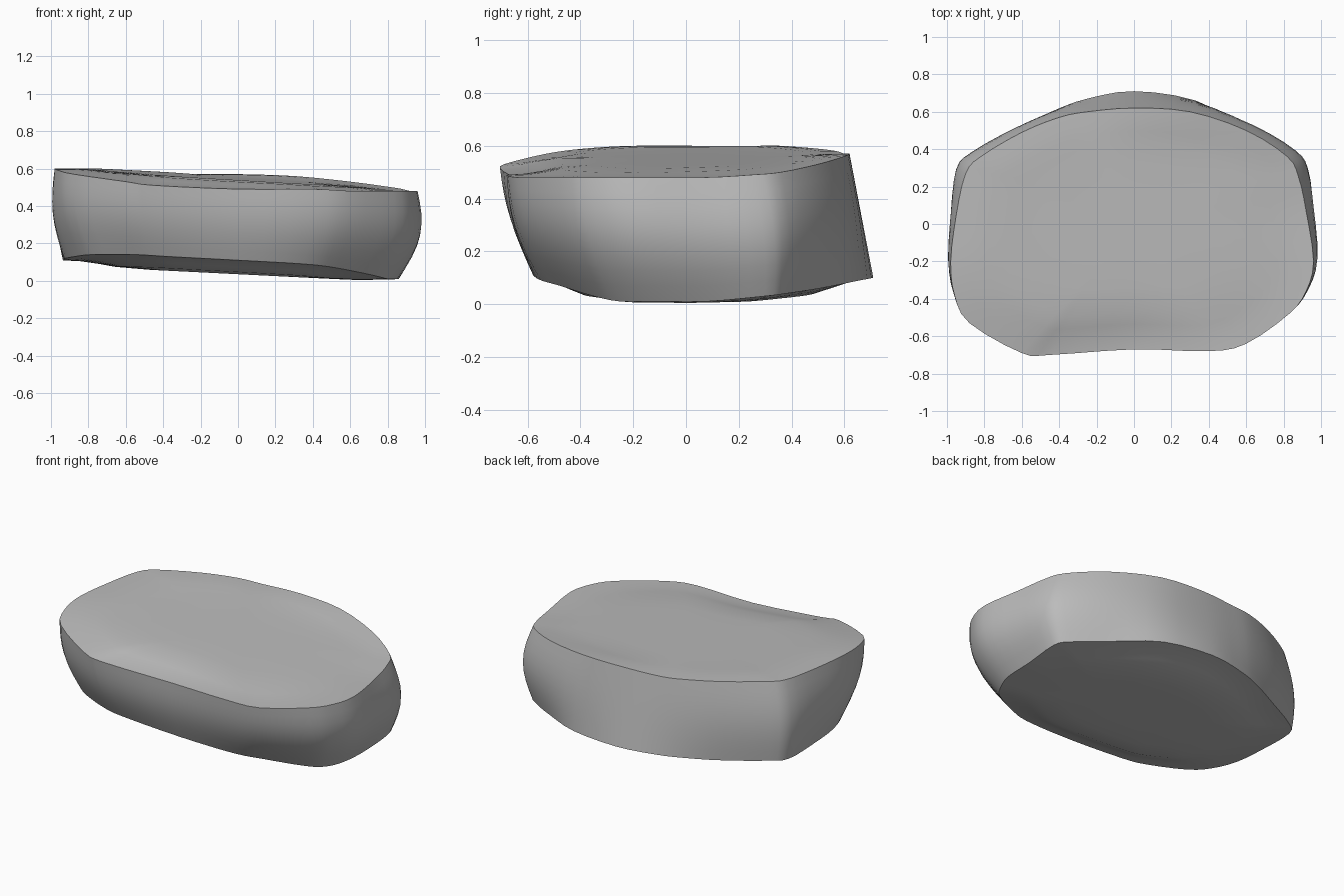
import bpy
import bmesh
import math
from mathutils import Vector

cube = bpy.data.objects.get("Cube")
if cube:
    bpy.data.objects.remove(cube, do_unlink=True)

# Matching rim outlines, in hundredths, running from the back round the -x end
TOP_RIM = [
    (0, 62, 57), (-25, 60, 57), (-40, 57, 58), (-60, 49, 59), (-82, 36, 60),
    (-90, 27, 60), (-95, 5, 60), (-98, -20, 60), (-96, -38, 59), (-88, -53, 57),
    (-60, -69, 53), (-45, -70, 51), (0, -67, 49), (40, -68, 49), (60, -64, 48),
    (83, -48, 48), (92, -36, 48), (96, -20, 48), (92, 7, 48), (88, 25, 49),
    (82, 36, 50), (60, 50, 53), (30, 60, 56)]
BOTTOM_RIM = [
    (0, 71, 10), (-25, 67, 10), (-42, 61, 10), (-62, 51, 10), (-85, 38, 11),
    (-93, 29, 11), (-93, 5, 11), (-92, -17, 12), (-87, -33, 13), (-78, -45, 14),
    (-55, -56, 14), (-38, -58, 13), (0, -58, 11), (35, -55, 9), (52, -48, 7),
    (72, -35, 3), (80, -25, 1), (85, -12, 1), (86, 8, 1), (86, 30, 3),
    (80, 38, 4), (60, 51, 6), (33, 66, 9)]
STEPS = 3
WALL_LEVELS = 8


def smooth_loop(points):
    """Closed smooth curve through the given points."""
    pts = [Vector(p) / 100 for p in points]
    count = len(pts)
    loop = []
    for i in range(count):
        a, b, c, d = (pts[(i + k) % count] for k in (-1, 0, 1, 2))
        for s in range(STEPS):
            t = s / STEPS
            loop.append(b + (c - a) * t / 2
                        + (a - b * 2.5 + c * 2 - d / 2) * t ** 2
                        + (b * 3 - a - c * 3 + d) * t ** 3 / 2)
    return loop


def wall_ring(lower, upper, t):
    """Blend the rims, swelling outward at the ends and the front."""
    ring = []
    for low, high in zip(lower, upper):
        p = low.lerp(high, t)
        out = Vector((p.x, p.y, 0)).normalized()
        end = 0.07 if p.x > 0 else 0.04
        swell = end * out.x ** 2 + (0.025 * out.y ** 2 if p.y < 0 else 0)
        ring.append(p + out * swell * math.sin(math.pi * t))
    return ring


def cap_ring(rim, scale, height):
    """Shrunken rim whose height eases into the inner plateau."""
    ease = min(1, (1 - scale) / 0.4)
    ease = ease * ease * (3 - 2 * ease)
    ring = []
    for p in rim:
        x, y = p.x * scale, p.y * scale
        ring.append(Vector((x, y, p.z + (height(x, y) - p.z) * ease)))
    return ring


def top_height(x, y):
    return 0.545 - 0.06 * x + 0.02 * y


def bottom_height(x, y):
    return 0.035 - 0.05 * x


# Stack the rings from the middle of the underside to the middle of the top
lower, upper = smooth_loop(BOTTOM_RIM), smooth_loop(TOP_RIM)
scales = (0.25, 0.5, 0.7, 0.8, 0.9)
rings = [cap_ring(lower, s, bottom_height) for s in scales]
rings += [wall_ring(lower, upper, i / WALL_LEVELS) for i in range(WALL_LEVELS + 1)]
rings += [cap_ring(upper, s, top_height) for s in reversed(scales)]

bm = bmesh.new()
loops = [[bm.verts.new(p) for p in ring] for ring in rings]
size = len(lower)
for below, above in zip(loops, loops[1:]):
    for i in range(size):
        j = (i + 1) % size
        bm.faces.new((below[i], below[j], above[j], above[i]))
for loop, height in ((loops[0], bottom_height), (loops[-1], top_height)):
    centre = bm.verts.new((0, 0, height(0, 0)))
    for i in range(size):
        bm.faces.new((loop[i], loop[(i + 1) % size], centre))
bmesh.ops.recalc_face_normals(bm, faces=bm.faces)
mesh = bpy.data.meshes.new("disc_body")
bm.to_mesh(mesh)
bm.free()

# Plain grey body
grey = bpy.data.materials.new("plain_grey")
grey.use_nodes = True
colour = (0.5, 0.5, 0.5, 1)
grey.diffuse_color = colour
grey.node_tree.nodes["Principled BSDF"].inputs["Base Color"].default_value = colour
mesh.materials.append(grey)

body = bpy.data.objects.new("disc_body", mesh)
bpy.context.collection.objects.link(body)
bpy.context.view_layer.objects.active = body
body.select_set(True)
bpy.ops.object.shade_smooth_by_angle(angle=math.radians(40))
